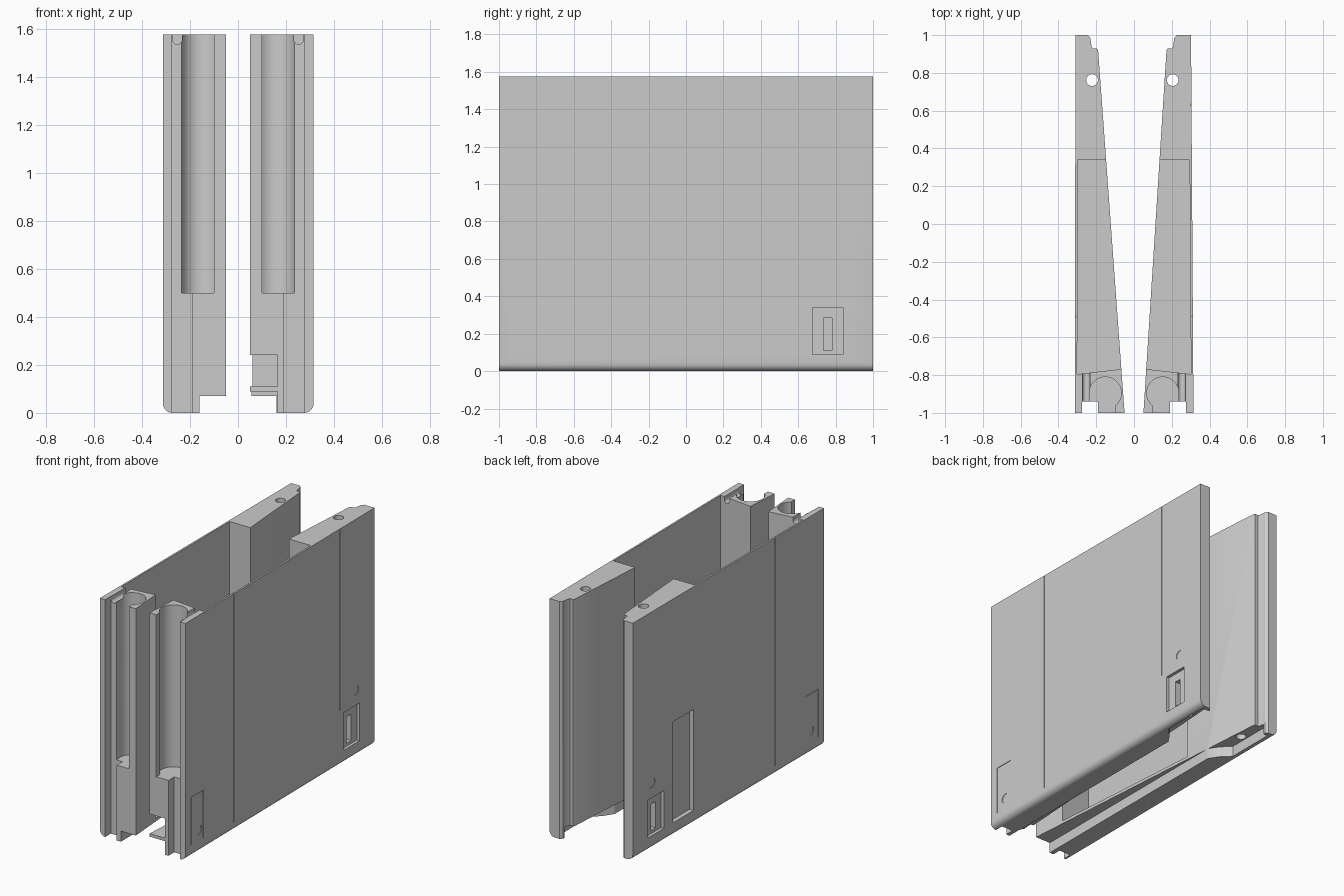
import bpy, bmesh, math

if "Cube" in bpy.data.objects:
    bpy.data.objects.remove(bpy.data.objects["Cube"])

TOP = 1.575
grey = bpy.data.materials.new("plain_grey")
grey.diffuse_color = (0.6, 0.6, 0.6, 1)
grey.use_nodes = True
grey.node_tree.nodes["Principled BSDF"].inputs["Base Color"].default_value = grey.diffuse_color


def finish(bm, name):
    bmesh.ops.recalc_face_normals(bm, faces=bm.faces)
    me = bpy.data.meshes.new(name)
    bm.to_mesh(me)
    bm.free()
    ob = bpy.data.objects.new(name, me)
    bpy.context.collection.objects.link(ob)
    me.materials.append(grey)
    return ob


def prism(name, pts, z0, z1, s=1, round_edge=0):
    """Extrude a plan outline upwards; optionally round the first bottom edge."""
    bm = bmesh.new()
    face = bm.faces.new([bm.verts.new((s * x, y, z0)) for x, y in pts])
    edge = face.edges[0]
    ends = [v.co.copy() for v in edge.verts]
    r = bmesh.ops.extrude_face_region(bm, geom=[face])
    for v in r["geom"]:
        if isinstance(v, bmesh.types.BMVert):
            v.co.z = z1
    bmesh.ops.recalc_face_normals(bm, faces=bm.faces)
    if round_edge:
        es = [e for e in bm.edges
              if all(any((v.co - c).length < 1e-5 for c in ends) for v in e.verts)]
        bmesh.ops.bevel(bm, geom=es, offset=round_edge, segments=5, profile=0.5, affect='EDGES')
    return finish(bm, name)


def box(name, x, y, z, s=1):
    return prism(name, [(x[0], y[0]), (x[1], y[0]), (x[1], y[1]), (x[0], y[1])], z[0], z[1], s)


def rod(name, centre, r, length, axis, s=1, n=32):
    bm = bmesh.new()
    bmesh.ops.create_cone(bm, cap_ends=True, segments=n, radius1=r, radius2=r, depth=length)
    ob = finish(bm, name)
    rot = {'X': (0, math.pi / 2, 0), 'Y': (math.pi / 2, 0, 0), 'Z': (0, 0, 0)}[axis]
    ob.rotation_euler = rot
    ob.location = (s * centre[0], centre[1], centre[2])
    return ob


def cut(ob, cutters):
    for c in cutters:
        m = ob.modifiers.new("cut", 'BOOLEAN')
        m.operation = 'DIFFERENCE'
        m.solver = 'EXACT'
        m.object = c
        bpy.context.view_layer.update()
        bpy.context.view_layer.objects.active = ob
        bpy.ops.object.modifier_apply(modifier=m.name)
        bpy.data.objects.remove(c)


def make_panel(name, s, out_front, out_back, in_front, in_back, hole_x):
    def outer(y):
        return out_front + (out_back - out_front) * (y + 1) / 2

    def inner(y):
        return in_front + (in_back - in_front) * (y + 1) / 1.92

    # tapered slab with a stepped rear edge and rounded outer bottom edge
    step = in_back + 0.035
    body = prism(name, [(outer(-1), -1), (outer(1), 1), (step + 0.02, 1), (step + 0.006, 0.985),
                        (step, 0.94), (step - 0.006, 0.93), (in_back + 0.006, 0.93),
                        (in_back, 0.92), (in_front, -1)], 0, TOP, s, 0.04)
    cuts = []
    # underside step leaving a lip along the outer side
    cuts.append(prism("under", [(0.16, -1.1), (0.16, 0.52), (0.20, 0.58), (0.26, 0.64),
                                (0.26, 0.97), (0, 0.97), (0, -1.1)], -0.1, 0.07, s))
    # large open bay in the middle
    cuts.append(prism("bay", [(outer(-0.795) - 0.012, -0.795), (outer(0.34) - 0.012, 0.34),
                              (0, 0.34), (0, -0.76), (inner(-0.77), -0.768)], 0.09, 2, s))
    # front channel beside the outer flange
    cuts.append(box("channel", (0.19, 0.275), (-1.1, -0.94), (-0.1, 2), s))
    # round well in the front column, open to the front
    cuts.append(rod("well", (0.152, -0.895, 1.5), 0.085, 2, 'Z', s, 48))
    cuts.append(box("well_mouth", (0.1, 0.235), (-1.1, -0.9), (0.5, 2), s))
    # small slanted drain groove at the top of the flange channel
    cuts.append(rod("drain", (0.253, -0.9, TOP - 0.02), 0.02, 0.24, 'Y', s))
    cuts.append(box("drain_top", (0.233, 0.273), (-1.02, -0.78), (TOP - 0.02, 2), s))
    # vertical hole through the rear block
    cuts.append(rod("rear_hole", (hole_x, 0.762, 0.8), 0.031, 3, 'Z', s))

    def pocket(y, z, depth):
        x = outer(sum(y) / 2)
        cuts.append(box("pocket", (x - depth, x + 0.1), y, z, s))

    def groove_frame(y, z, w=0.004):
        pocket((y[0], y[0] + w), z, 0.004)
        pocket((y[1] - w, y[1]), z, 0.004)
        pocket((y[0] + w, y[1] - w), (z[1] - w, z[1]), 0.004)

    # latch window with deeper slot
    pocket((0.675, 0.84), (0.09, 0.34), 0.02)
    pocket((0.735, 0.78), (0.11, 0.285), 0.06)
    # round dimples
    for y, z in ((0.80, 0.44), (-0.86, 0.15)):
        cuts.append(rod("dimple", (outer(y) + 0.046, y, z), 0.032, 0.1, 'X', s, 24))
    # seams and front cover outline
    pocket((-0.492, -0.488), (0.06, 2), 0.004)
    groove_frame((-0.94, -0.81), (0.08, 0.40))
    if s > 0:
        pocket((0.628, 0.634), (0.37, 2), 0.004)
        # gap beneath the column block
        cuts.append(box("gap", (0, 0.165), (-1.1, -0.85), (0.11, 0.24), s))
        cuts.append(box("gap_low", (0, 0.165), (-1.1, -0.9), (0, 0.09), s))
    else:
        pocket((0.365, 0.58), (0.09, 0.76), 0.03)
    cut(body, cuts)
    bpy.ops.object.select_all(action='DESELECT')
    body.select_set(True)
    bpy.context.view_layer.objects.active = body
    bpy.ops.object.shade_smooth_by_angle(angle=math.radians(30))


make_panel("left_panel", -1, 0.313, 0.310, 0.05, 0.19, 0.222)
make_panel("right_panel", 1, 0.315, 0.302, 0.05, 0.172, 0.205)
